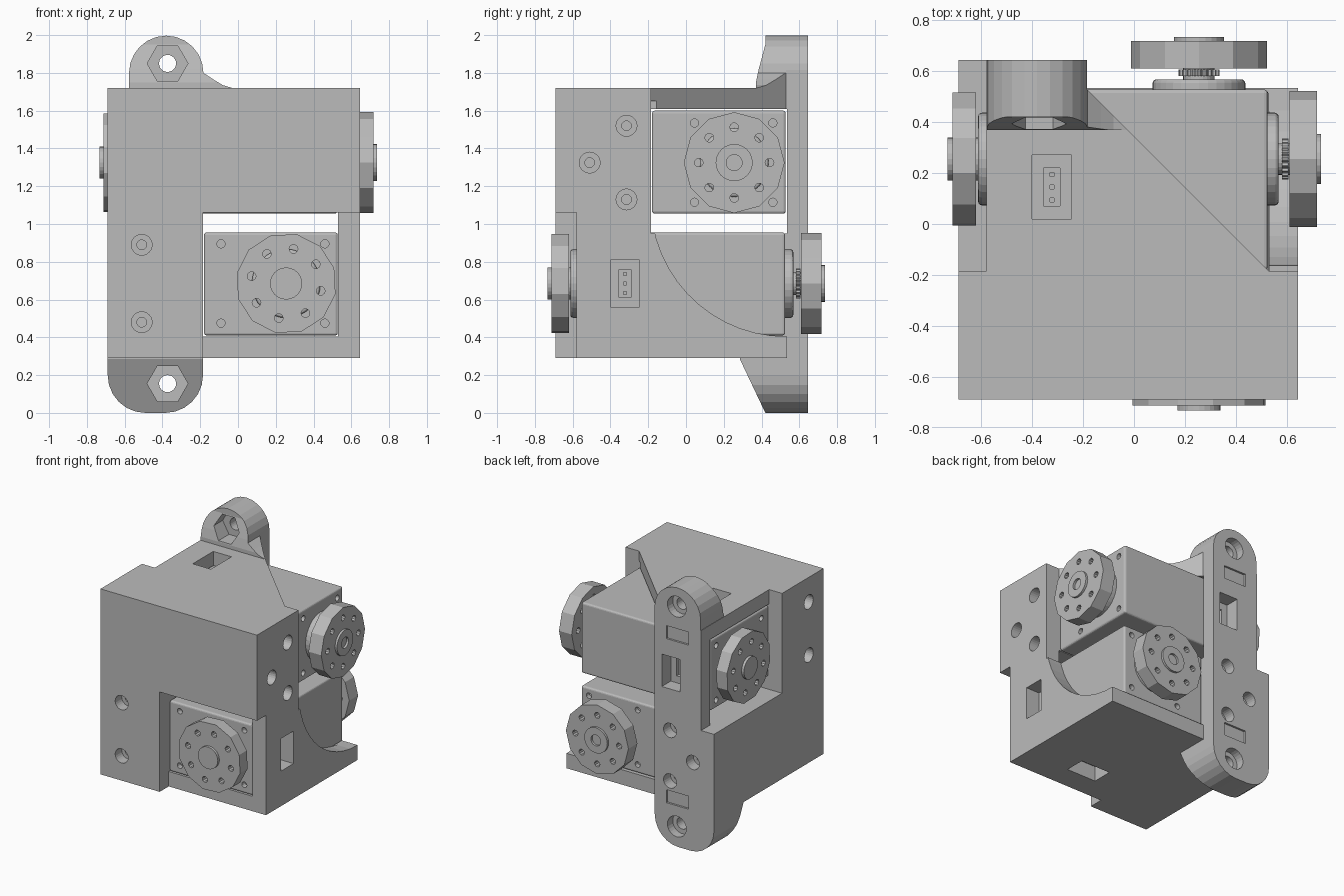
import bpy, bmesh
from math import sin, cos, pi, radians
from mathutils import Matrix

if "Cube" in bpy.data.objects:
    bpy.data.objects.remove(bpy.data.objects["Cube"])

grey = bpy.data.materials.new("plain grey")
grey.use_nodes = True
colour = (0.5, 0.5, 0.5, 1)
grey.diffuse_color = colour
grey.node_tree.nodes["Principled BSDF"].inputs["Base Color"].default_value = colour

# Half turn that swaps x with y and flips height: carries the upper unit to the lower one
SWAP = Matrix(((0, 1, 0, 0), (1, 0, 0, 0), (0, 0, -1, 2.01), (0, 0, 0, 1)))


def prism(name, axis, pts, lo, hi, bevel=0):
    """Extrude a 2D outline along an axis; outline uses the two other axes in order."""
    def place(p, d):
        return {"x": (d, p[0], p[1]), "y": (p[0], d, p[1]), "z": (p[0], p[1], d)}[axis]
    bm = bmesh.new()
    a = [bm.verts.new(place(p, lo)) for p in pts]
    b = [bm.verts.new(place(p, hi)) for p in pts]
    bm.faces.new(a)
    bm.faces.new(b)
    for i in range(len(pts)):
        j = (i + 1) % len(pts)
        bm.faces.new((a[i], a[j], b[j], b[i]))
    bmesh.ops.recalc_face_normals(bm, faces=bm.faces)
    if bevel:
        sharp = [e for e in bm.edges if e.calc_face_angle(0) > 1]
        bmesh.ops.bevel(bm, geom=sharp, offset=bevel, segments=3, profile=0.5, affect="EDGES")
    me = bpy.data.meshes.new(name)
    bm.to_mesh(me)
    bm.free()
    me.materials.append(grey)
    ob = bpy.data.objects.new(name, me)
    bpy.context.collection.objects.link(ob)
    return ob


def box(name, x, y, z, bevel=0):
    return prism(name, "z", [(x[0], y[0]), (x[1], y[0]), (x[1], y[1]), (x[0], y[1])], *z, bevel)


def arc(c, r, start, end, n):
    angles = [radians(start + (end - start) * i / n) for i in range(n + 1)]
    return [(c[0] + r * cos(t), c[1] + r * sin(t)) for t in angles]


def disc(name, axis, c, r, lo, hi, n=24, turn=0, bevel=0):
    return prism(name, axis, arc(c, r, turn, turn + 360, n)[:-1], lo, hi, bevel)


def combine(ob, others, operation="DIFFERENCE"):
    for other in others:
        mod = ob.modifiers.new("cut", "BOOLEAN")
        mod.object, mod.operation, mod.solver = other, operation, "EXACT"
        dg = bpy.context.evaluated_depsgraph_get()
        me = bpy.data.meshes.new_from_object(ob.evaluated_get(dg))
        ob.modifiers.clear()
        ob.data = me
        bpy.data.objects.remove(other)
    return ob


def swapped(ob, name):
    twin = bpy.data.objects.new(name, ob.data.copy())
    twin.data.transform(SWAP)
    bpy.context.collection.objects.link(twin)
    return twin


# Housing block with top and bottom mounting ears
FAR = 1.2
housing = box("housing", (-.69, .645), (-.69, .645), (.29, 1.72))
top_ear = prism("top_ear", "y", arc((-.38, 1.8), .197, 180, 0, 12) +
                [(-.13, 1.765), (-.08, 1.735), (-.03, 1.72), (-.03, 1.6), (-.577, 1.6)], .37, .645)
low_ear = prism("low_ear", "y", arc((-.49, .2), .2, 180, 270, 6) +
                arc((-.385, .2), .2, 270, 360, 6) + [(-.185, .4), (-.69, .4)], .285, .645)
combine(housing, [top_ear, low_ear], "UNION")

# Bays, recesses and open corners
combine(housing, [
    box("lower_bay", (-.185, .53), (-FAR, FAR), (.405, 1.06)),
    box("upper_bay", (-FAR, FAR), (-.185, .535), (.95, 1.61)),
    box("front_recess", (-.185, FAR), (-FAR, -.58), (0, 1.06)),
    box("side_recess", (-FAR, -.58), (-.185, FAR), (.95, 2.1)),
    box("back_trim", (-.185, FAR), (.535, FAR), (-.1, 2.1)),
    prism("diagonal", "z", [(-.185, FAR), (-.185, .53), (.53, -.185), (FAR, -.185), (FAR, FAR)],
          1.5, 2.1),
    prism("wall_curve", "x", [(-.185, 1.65), (-.185, 1.22)] + arc((.53, 1.12), .715, 176, 270, 14) +
          [(FAR, .405), (FAR, 1.65)], .5, FAR),
    prism("top_slope", "x", [(.3, 1.725), (.365, 1.725), (.385, 1.82), (.42, 1.95), (.42, 2.1), (.3, 2.1)],
          -FAR, FAR),
    prism("low_slope", "x", [(.2, .285), (.285, .285), (.42, 0), (.42, -.1), (.2, -.1)], -FAR, FAR),
])

# Ear bolt holes with hexagonal nut pockets and engraved slots on the back
for z in (1.85, .155):
    c = (-.373, z)
    combine(housing, [disc("bolt", "y", c, .045, 0.2, FAR), disc("nut", "y", c, .108, .2, .5, 6),
                      disc("bolt_head", "y", c, .08, .58, FAR)])
for z in (1.63, .365):
    combine(housing, [box("slot", (-.475, -.285), (.63, FAR), (z - .05, z + .05))])

# Counterbored screw holes and plug openings, each with its swapped partner
cuts = []
for y, z in ((-.315, 1.52), (-.315, 1.13), (-.51, 1.325)):
    cuts += [disc("bore", "x", (y, z), .055, .56, FAR), disc("pilot", "x", (y, z), .026, .4, FAR, 12)]
for z in (.89, .48):
    cuts += [disc("bore", "y", (-.51, z), .055, -FAR, -.61), disc("pilot", "y", (-.51, z), .026, -FAR, -.45, 12)]
cuts += [box("plug", (-.4, -.245), (.02, .27), (1.55, FAR + 1)),
         box("plug", (.45, FAR), (-.4, -.245), (.56, .81))]
combine(housing, cuts + [swapped(c, "partner") for c in cuts])

# Upper motor case with corner screws and pin connectors
CENTRE = (.255, 1.325)
case = box("upper_motor_case", (-.58, .525), (-.18, .528), (1.055, 1.6), .014)
cuts = [box("connector", (-.355, -.29), (.07, .22), (1.575, 1.7)),
        box("connector", (-.355, -.29), (.5, .6), (1.25, 1.4))]
for i in (-1, 0, 1):
    pin = (-.33, -.315)
    cuts += [box("pin", pin, (.137 + .05 * i, .153 + .05 * i), (1.55, 1.7)),
             box("pin", pin, (.47, .6), (1.317 + .05 * i, 1.333 + .05 * i))]
for z in (1.325 - .21, 1.325 + .21):
    for y in (-.09, .46):
        cuts.append(disc("screw", "x", (y, z), .022, -.7, -.54, 12))
    for y in (.045, .46):
        cuts.append(disc("screw", "x", (y, z), .022, .49, .7, 12))
combine(case, cuts)


def horn(name, lo, hi, turn):
    plate = disc(name, "x", CENTRE, .267, lo, hi, 12, turn)
    return combine(plate, [disc("hole", "x", c, .023, -FAR, FAR, 10)
                           for c in arc(CENTRE, .187, turn, turn + 315, 7)])


# Output and idler discs, hubs, bosses and splined shaft
idler_hub = disc("upper_idler_hub", "x", CENTRE, .098, .7, .735)
combine(idler_hub, [disc("socket", "x", CENTRE, .042, .715, FAR)])
spline = [p for i in range(40) for p in arc(CENTRE, .08 - .008 * (i % 2), i * 9, i * 9 + 4, 1)]
parts = [
    case,
    horn("upper_front_disc", -.712, -.62, 12),
    horn("upper_back_disc", .61, .718, 0),
    idler_hub,
    disc("upper_front_hub", "x", CENTRE, .085, -.732, -.6),
    disc("upper_front_boss", "x", CENTRE, .182, -.612, -.56, 32, 0, .015),
    disc("upper_back_boss", "x", CENTRE, .182, .51, .568, 32, 0, .015),
    disc("upper_shaft", "x", CENTRE, .062, .55, .62),
    prism("upper_spline", "x", spline, .582, .606),
]

# Lower motor is the same unit turned over
for part in parts:
    swapped(part, part.name.replace("upper", "lower"))
